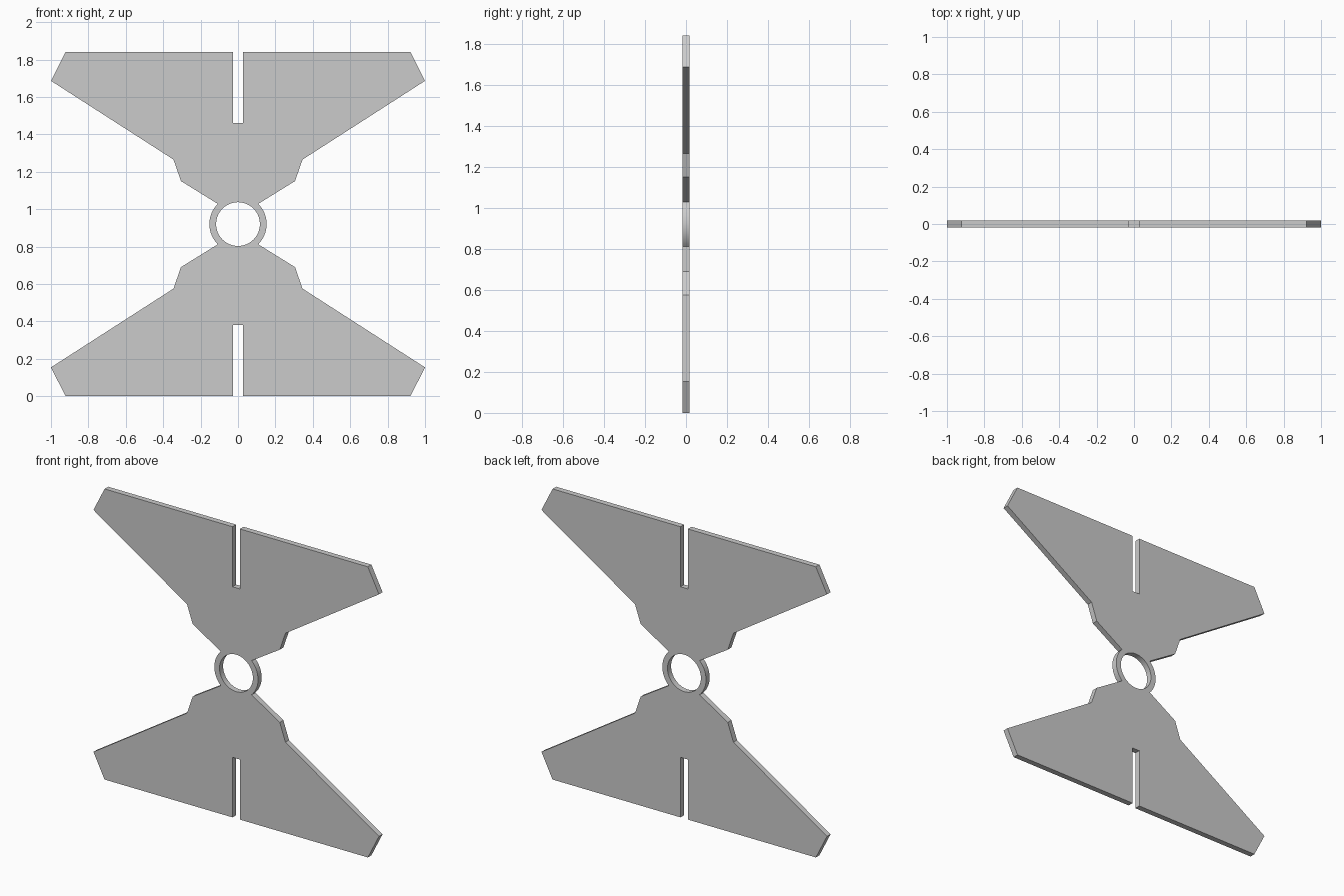
import bpy
import bmesh
from math import sin, cos, pi

if "Cube" in bpy.data.objects:
    bpy.data.objects.remove(bpy.data.objects["Cube"])

MID_Z = 0.92         # height of the ring centre
THICK = 0.036
INNER, OUTER = 0.117, 0.153
STEPS = 16


def arc(radius, start, end, steps):
    return [(radius * cos(start + (end - start) * i / steps),
             radius * sin(start + (end - start) * i / steps))
            for i in range(steps + 1)]


# Quarter outline: hole edge, outer ring edge, then the stepped wing and half slot
outline = arc(INNER, pi / 2, 0, STEPS) + arc(OUTER, 0, pi / 4, STEPS // 2)
outline += [(0.305, 0.23), (0.345, 0.345), (1.0, 0.766), (0.922, 0.92),
            (0.026, 0.92), (0.026, 0.54), (0, 0.54)]

bm = bmesh.new()
bm.faces.new([bm.verts.new((x, 0, z)) for x, z in outline])
mesh = bpy.data.meshes.new("slotted_wing_plate")
bm.to_mesh(mesh)
bm.free()

plate = bpy.data.objects.new("slotted_wing_plate", mesh)
bpy.context.collection.objects.link(plate)
plate.location.z = MID_Z

# Mirror the quarter left/right and up/down, then give the sheet its thickness
mirror = plate.modifiers.new("mirror", 'MIRROR')
mirror.use_axis = (True, False, True)
mirror.merge_threshold = 0.0005
solid = plate.modifiers.new("thickness", 'SOLIDIFY')
solid.thickness = THICK
solid.offset = 0

# Bake the modifiers and smooth only the round ring walls
bpy.context.view_layer.objects.active = plate
plate.select_set(True)
bpy.ops.object.convert(target='MESH')
bpy.ops.object.shade_smooth_by_angle(angle=0.3)
